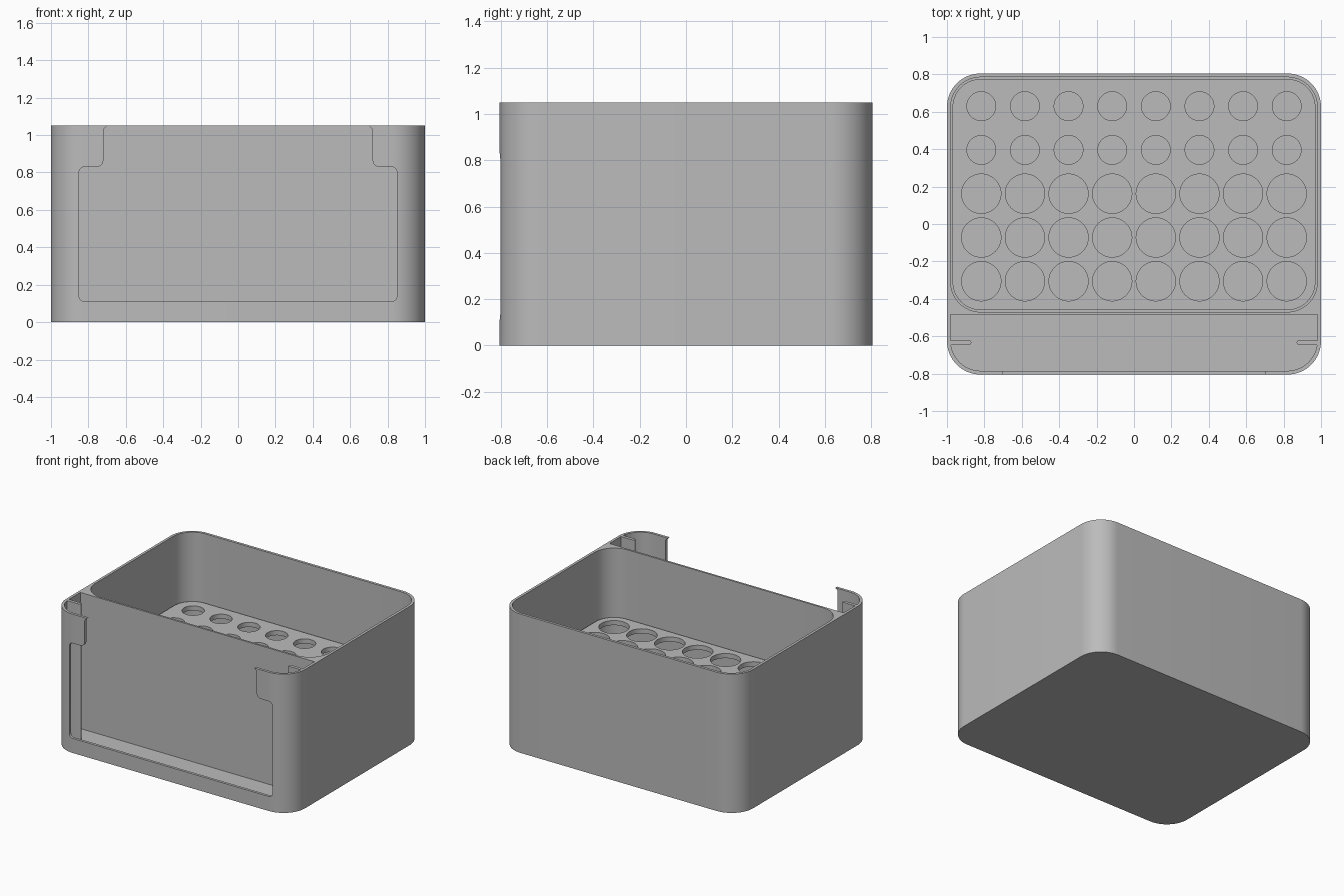
import bpy, bmesh, math
from mathutils import Vector, Matrix

default = bpy.data.objects.get("Cube")
if default:
    bpy.data.objects.remove(default, do_unlink=True)

W, D, H = 1.0, 0.805, 1.05      # half width, half depth, height
R, T = 0.18, 0.02               # corner radius, wall thickness
SHELF_TOP, SHELF_T = 0.53, 0.035

grey = bpy.data.materials.new("plain grey")
grey.use_nodes = True
grey.diffuse_color = (0.5, 0.5, 0.5, 1)
grey.node_tree.nodes["Principled BSDF"].inputs["Base Color"].default_value = (0.5, 0.5, 0.5, 1)


def rounded(corners, steps=16):
    """Outline from (x, y, radius) corners; rounded corners are right angles."""
    pts = []
    for i, (x, y, r) in enumerate(corners):
        p = Vector((x, y))
        if r == 0:
            pts.append(p)
            continue
        d1 = (Vector(corners[i - 1][:2]) - p).normalized()
        d2 = (Vector(corners[(i + 1) % len(corners)][:2]) - p).normalized()
        c = p + r * (d1 + d2)
        for k in range(steps + 1):
            a = math.pi / 2 * k / steps
            pts.append(c - r * (d2 * math.cos(a) + d1 * math.sin(a)))
    return pts


def box_outline(x, y0, y1, r):
    return rounded([(-x, y0, r), (x, y0, r), (x, y1, r), (-x, y1, r)])


def prism(name, outlines, z0, z1, turn=None):
    """Extrude one or more outlines from z0 to z1."""
    bm = bmesh.new()
    for pts in outlines:
        low = [bm.verts.new((p.x, p.y, z0)) for p in pts]
        top = [bm.verts.new((p.x, p.y, z1)) for p in pts]
        bm.faces.new(low[::-1])
        bm.faces.new(top)
        n = len(pts)
        for i in range(n):
            j = (i + 1) % n
            bm.faces.new((low[i], low[j], top[j], top[i]))
    if turn:
        bm.transform(turn)
    bmesh.ops.recalc_face_normals(bm, faces=bm.faces[:])
    me = bpy.data.meshes.new(name)
    bm.to_mesh(me)
    bm.free()
    me.materials.append(grey)
    ob = bpy.data.objects.new(name, me)
    bpy.context.collection.objects.link(ob)
    return ob


def activate(ob):
    bpy.ops.object.select_all(action='DESELECT')
    ob.select_set(True)
    bpy.context.view_layer.objects.active = ob


def cut(ob, cutter):
    cutter.hide_render = True
    mod = ob.modifiers.new("cut", 'BOOLEAN')
    mod.operation, mod.solver, mod.object = 'DIFFERENCE', 'EXACT', cutter
    activate(ob)
    bpy.ops.object.modifier_apply(modifier=mod.name)
    bpy.data.objects.remove(cutter, do_unlink=True)


def mirrored(half):
    return half + [(-x, y, r) for x, y, r in reversed(half)]


# Outer case
case = prism("case", [box_outline(W, -D, D, R)], 0, H)

# Rear compartment: upper pocket, then a narrower well that leaves a ledge
cut(case, prism("upper_pocket", [box_outline(W - T, -0.47, D - T, R - T)], SHELF_TOP - SHELF_T, H + 0.1))
cut(case, prism("lower_well", [box_outline(0.955, -0.445, 0.76, 0.14)], T, SHELF_TOP))

# Front compartment with a thin guide rib on each side wall
xi, rib = W - T, 0.87
arc = []
for k in range(15):
    a = -math.radians(7.5 + 82.5 * k / 14)
    arc.append((W - R + (R - T) * math.cos(a), R - D + (R - T) * math.sin(a), 0))
half = [(xi, -0.485, 0), (xi, -0.622, 0), (rib, -0.622, 0.011), (rib, -0.646, 0.011)] + arc
cut(case, prism("front_pocket", [rounded(mirrored(half), 12)], T, H + 0.1))

# Front window, narrower at the top so that corner tabs remain
window = [(0.72, H + 0.1, 0), (0.72, 0.83, 0.035), (0.85, 0.83, 0.03), (0.85, 0.11, 0.03)]
# small rounding on the upper tab corners
window[0:1] = [(0.70, H + 0.1, 0), (0.70, H, 0), (0.72, H - 0.02, 0)]
cut(case, prism("window", [rounded(mirrored(window), 8)], 0.74, 0.9, Matrix.Rotation(math.pi / 2, 4, 'X')))

# Perforated shelf resting on the ledge
shelf = prism("shelf", [box_outline(0.97, -0.46, D - 0.03, R - 0.03)], SHELF_TOP - SHELF_T, SHELF_TOP)
holes = []
for row in range(5):
    y = 0.63 - 0.234 * row
    r = 0.077 if row < 2 else 0.105
    for col in range(8):
        x = (col - 3.5) * 0.2333
        holes.append([Vector((x + r * math.cos(t * math.pi / 24), y + r * math.sin(t * math.pi / 24)))
                      for t in range(48)])
cut(shelf, prism("holes", holes, SHELF_TOP - 0.1, SHELF_TOP + 0.1))

for ob in (case, shelf):
    activate(ob)
    bpy.ops.object.shade_smooth_by_angle(angle=math.radians(30))
